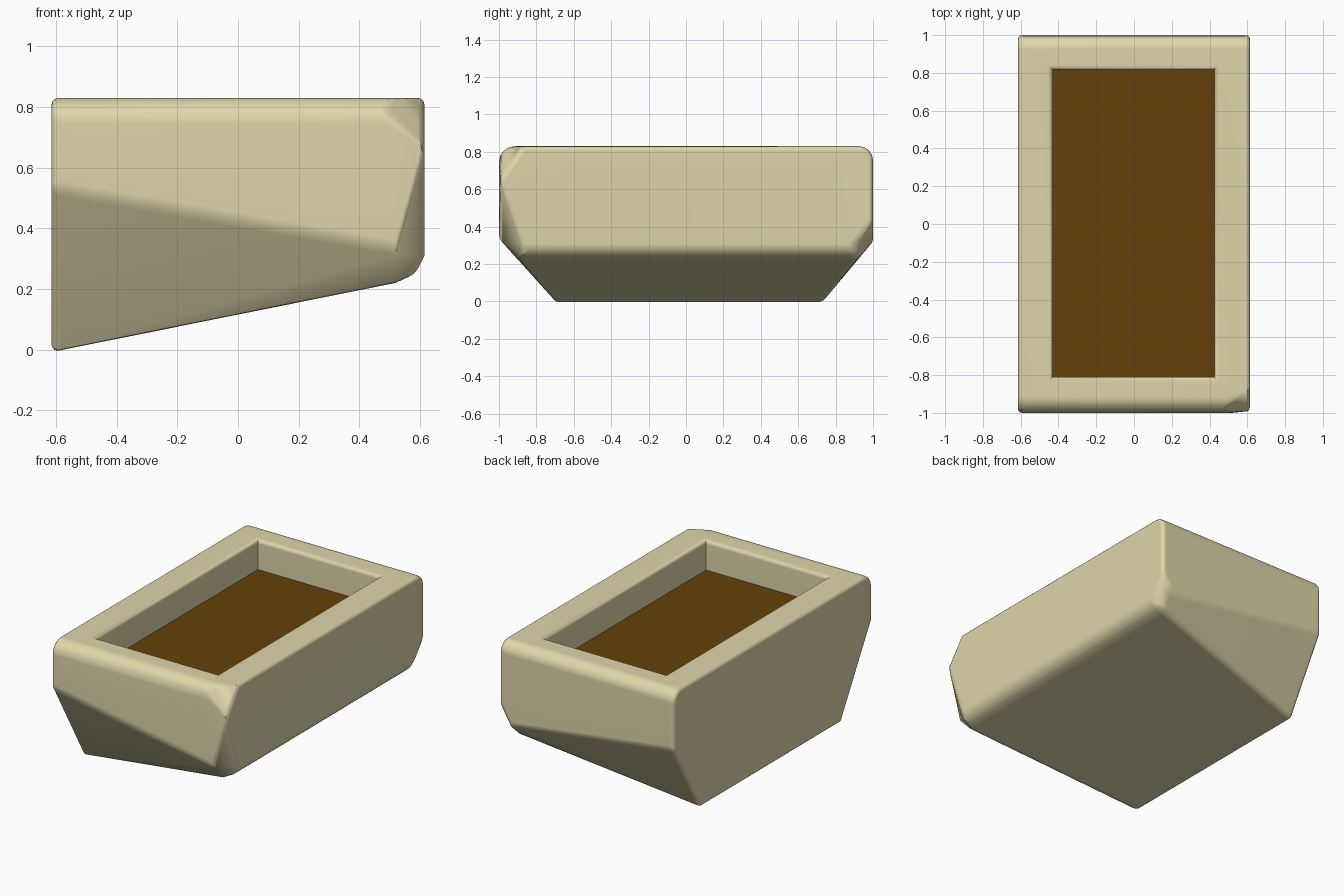
import bpy, bmesh
from math import sin, cos, pi, radians

cube = bpy.data.objects.get("Cube")
if cube:
    bpy.data.objects.remove(cube, do_unlink=True)


def material(name, rgb):
    m = bpy.data.materials.new(name)
    m.use_nodes = True
    m.diffuse_color = (*rgb, 1)
    m.node_tree.nodes["Principled BSDF"].inputs["Base Color"].default_value = (*rgb, 1)
    return m


def add_object(name, bm):
    me = bpy.data.meshes.new(name)
    bmesh.ops.recalc_face_normals(bm, faces=bm.faces)
    bm.to_mesh(me)
    bm.free()
    ob = bpy.data.objects.new(name, me)
    bpy.context.collection.objects.link(ob)
    return ob


cream = material("cream", (0.73, 0.67, 0.40))
brown = material("dark brown", (0.127, 0.053, 0.002))
TOP, FLOOR = 0.83, 0.64
X0, X1, Y0, Y1 = -0.43, 0.425, -0.81, 0.815   # recess outline


def top_arc(x, side, r):
    """Rounded upper edge of the front (-1) or back (+1) wall."""
    return [(x, side * (1 - r + r * cos(a * pi / 8)), TOP - r + r * sin(a * pi / 8))
            for a in range(5)]


# Body: hull of a deep right end, a shallow left end and its rounded rim
points = top_arc(-0.615, -1, 0.085) + top_arc(-0.615, 1, 0.075)
points += [(-0.615, -1, 0.53), (-0.615, -0.69, -0.008), (-0.615, 0.73, -0.008), (-0.615, 1, 0.46)]
points += top_arc(0.49, -1, 0.085) + top_arc(0.615, 1, 0.075)
points += [(0.52, -1, 0.33), (0.52, -0.89, 0.22), (0.52, 0.91, 0.22), (0.54, 1, 0.31)]
points += [(0.585, -0.87, 0.25), (0.585, 0.9, 0.25)]
points += [(0.615, -0.99, 0.66), (0.615, -0.87, 0.31), (0.615, 0.9, 0.31),
           (0.615, 1, 0.44), (0.615, -0.87, TOP)]
bm = bmesh.new()
for p in points:
    bm.verts.new(p)
bmesh.ops.convex_hull(bm, input=bm.verts)
bmesh.ops.delete(bm, geom=[v for v in bm.verts if not v.link_faces], context='VERTS')
bmesh.ops.dissolve_limit(bm, angle_limit=radians(2), verts=bm.verts, edges=bm.edges)
body = add_object("planter_body", bm)
body.data.materials.append(cream)
body.data.materials.append(brown)

bevel = body.modifiers.new("soft_edges", 'BEVEL')
bevel.width = 0.025
bevel.segments = 3
bevel.limit_method = 'ANGLE'
bevel.angle_limit = radians(28)

# Rectangular recess in the top
bm = bmesh.new()
bmesh.ops.create_cube(bm, size=1)
for v in bm.verts:
    v.co = (X1 if v.co.x > 0 else X0, Y1 if v.co.y > 0 else Y0, 1 if v.co.z > 0 else FLOOR)
cutter = add_object("recess_cutter", bm)
cutter.hide_render = True
cut = body.modifiers.new("recess", 'BOOLEAN')
cut.operation = 'DIFFERENCE'
cut.solver = 'EXACT'
cut.object = cutter

bpy.context.view_layer.objects.active = body
body.select_set(True)
for mod in ("soft_edges", "recess"):
    bpy.ops.object.modifier_apply(modifier=mod)
bpy.data.objects.remove(cutter, do_unlink=True)

# Soft inner lip, and dark filling on the recess floor
bm = bmesh.new()
bm.from_mesh(body.data)


def on_lip(v):
    return (v.co.z > TOP - 0.02 and X0 - 0.005 < v.co.x < X1 + 0.005
            and Y0 - 0.005 < v.co.y < Y1 + 0.005)


lip = [e for e in bm.edges if all(on_lip(v) for v in e.verts)
       and e.calc_face_angle(0) > 1]
bmesh.ops.bevel(bm, geom=lip, offset=0.025, segments=3, profile=0.5, affect='EDGES')
for f in bm.faces:
    f.material_index = int(f.normal.z > 0.9 and abs(f.calc_center_median().z - FLOOR) < 0.01)
bm.to_mesh(body.data)
bm.free()

bpy.ops.object.shade_smooth_by_angle(angle=radians(35))
weighted = body.modifiers.new("flat_walls", 'WEIGHTED_NORMAL')
weighted.keep_sharp = True
